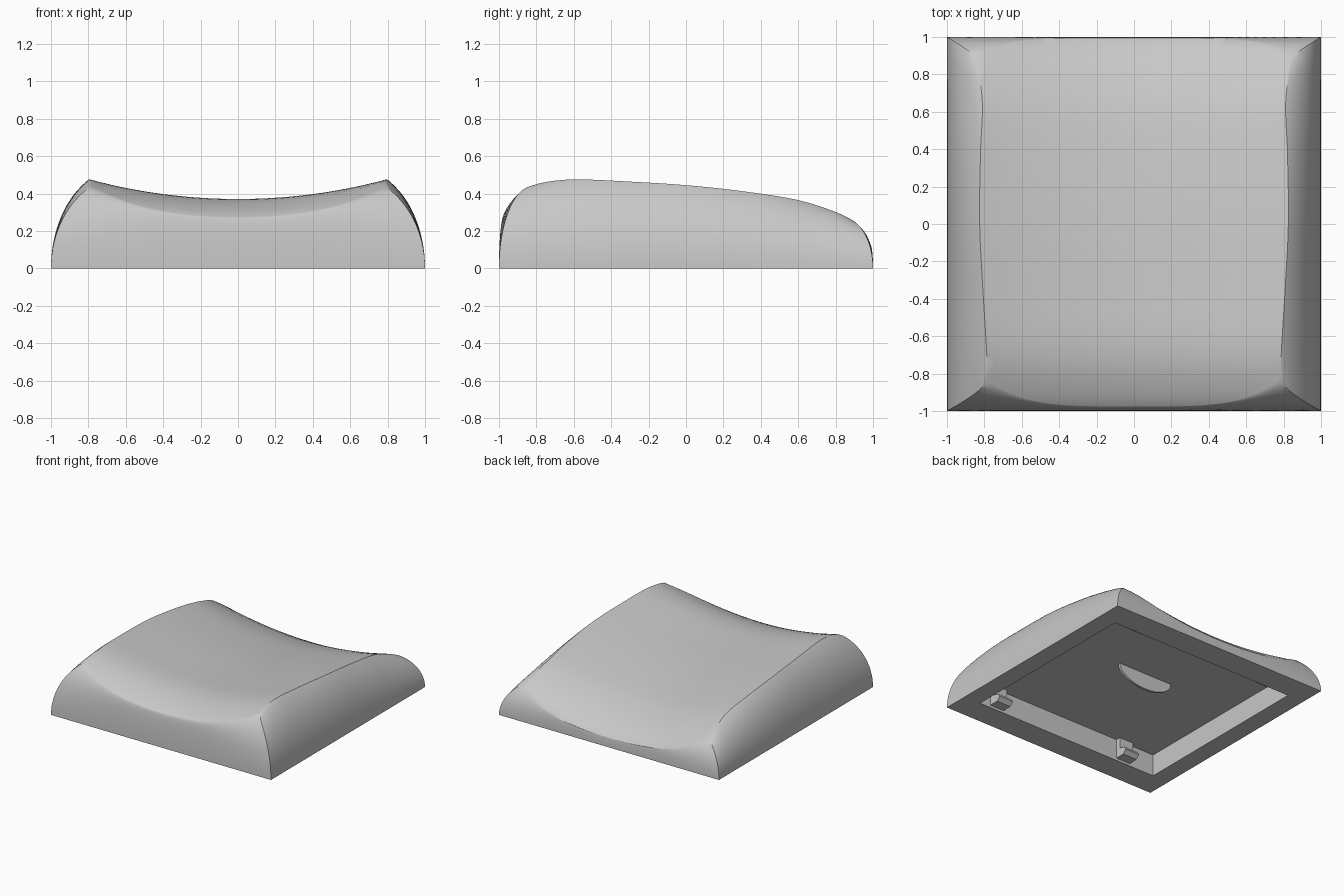
import bpy, bmesh, math

if "Cube" in bpy.data.objects:
    bpy.data.objects.remove(bpy.data.objects["Cube"], do_unlink=True)

# One plain grey plastic
GREY = (0.58, 0.58, 0.58, 1)
plastic = bpy.data.materials.new("grey_plastic")
plastic.use_nodes = True
plastic.diffuse_color = GREY
plastic.node_tree.nodes["Principled BSDF"].inputs["Base Color"].default_value = GREY

# Ridge height and ridge half-width along the depth, front to back
RIDGE_Z = [(-1, .36), (-.975, .378), (-.9, .415), (-.83, .44), (-.75, .462), (-.6, .476),
           (-.3, .464), (0, .445), (.3, .413), (.6, .365), (.8, .302), (.89, .258),
           (.95, .225), (1, .175)]
RIDGE_X = [(-.83, .785), (-.7, .787), (-.4, .805), (0, .825), (.4, .82), (.65, .811), (.89, .84)]
DIP = 0.105
N = 40


def smooth(points, a):
    """Cubic curve through a list of points."""
    a = min(max(a, points[0][0]), points[-1][0])
    i = max(k for k in range(len(points) - 1) if points[k][0] <= a)

    def slope(k):
        p, q = points[max(k - 1, 0)], points[min(k + 1, len(points) - 1)]
        return (q[1] - p[1]) / (q[0] - p[0])
    (x0, y0), (x1, y1) = points[i], points[i + 1]
    h = x1 - x0
    t = (a - x0) / h
    rest = 1 - t
    return (y0 * (1 + 2 * t) * rest ** 2 + y1 * t * t * (3 - 2 * t)
            + h * t * rest * (slope(i) * rest - slope(i + 1) * t))


def dish(u, v):
    """Scooped top; u runs across and v runs front to back, both -1 to 1."""
    front = -.975 + .145 * abs(u) ** 4
    back = .995 - .105 * abs(u) ** 6
    y = front + (back - front) * (v + 1) / 2
    side_y = -.83 + 1.72 * (v + 1) / 2
    x = u * smooth(RIDGE_X, side_y)
    return x, y, smooth(RIDGE_Z, y) - DIP * (1 - u * u)


def lean(rise, degrees):
    """Inward share of a circular arc at a given share of its height."""
    angle = math.radians(degrees)
    return (1 - math.sqrt(1 - (rise * math.sin(angle)) ** 2)) / (1 - math.cos(angle))


def wall(u, v, t):
    """Bulging wall from the base edge up to the rim; rounder at the front."""
    top = dish(u, v)
    rise = math.sin(t * math.pi / 2)
    across = lean(rise, 60)
    along = lean(rise, 78 - 8 * v)
    return u + (top[0] - u) * across, v + (top[1] - v) * along, top[2] * rise


def patch(bm, fn, nu, nv):
    grid = [[bm.verts.new(fn(i / nu, j / nv)) for j in range(nv + 1)] for i in range(nu + 1)]
    for i in range(nu):
        for j in range(nv):
            bm.faces.new((grid[i][j], grid[i + 1][j], grid[i + 1][j + 1], grid[i][j + 1]))


def finish(bm, name):
    bmesh.ops.remove_doubles(bm, verts=bm.verts, dist=1e-5)
    bmesh.ops.recalc_face_normals(bm, faces=bm.faces)
    mesh = bpy.data.meshes.new(name)
    bm.to_mesh(mesh)
    bm.free()
    obj = bpy.data.objects.new(name, mesh)
    bpy.context.collection.objects.link(obj)
    mesh.materials.append(plastic)
    bpy.ops.object.select_all(action='DESELECT')
    obj.select_set(True)
    bpy.context.view_layer.objects.active = obj
    bpy.ops.object.shade_smooth_by_angle(angle=math.radians(30))


def prism(name, outline, offset):
    """Extrude a flat outline of 3D points by an offset."""
    bm = bmesh.new()
    face = bm.faces.new([bm.verts.new(p) for p in outline])
    out = bmesh.ops.extrude_face_region(bm, geom=[face])
    moved = [g for g in out["geom"] if isinstance(g, bmesh.types.BMVert)]
    bmesh.ops.translate(bm, verts=moved, vec=offset)
    finish(bm, name)


# Shell: dish, four walls, flat rim, cavity walls and ceiling
CAV_X, CAV_Y, CEILING = .85, .79, .18
bm = bmesh.new()
patch(bm, lambda a, b: dish(2 * a - 1, 2 * b - 1), N, N)
for s in (-1, 1):
    patch(bm, lambda a, t: wall(2 * a - 1, s, t), N, 20)
    patch(bm, lambda a, t: wall(s, 2 * a - 1, t), N, 20)
    # rim strips
    patch(bm, lambda a, t: ((2 * a - 1) * (1 + (CAV_X - 1) * t), s * (1 + (CAV_Y - 1) * t), 0), N, 1)
    patch(bm, lambda a, t: (s * (1 + (CAV_X - 1) * t), (2 * a - 1) * (1 + (CAV_Y - 1) * t), 0), N, 1)
    # cavity walls
    patch(bm, lambda a, t: ((2 * a - 1) * CAV_X, s * CAV_Y, t * CEILING), N, 1)
    patch(bm, lambda a, t: (s * CAV_X, (2 * a - 1) * CAV_Y, t * CEILING), N, 1)
patch(bm, lambda a, b: ((2 * a - 1) * CAV_X, (2 * b - 1) * CAV_Y, CEILING), N, N)
finish(bm, "cap_shell")

# Thin half-round rib hanging from the middle of the ceiling
arc = [math.pi * k / 24 for k in range(25)]
prism("center_rib", [(-.02 - .25 * math.cos(a), .09, CEILING - .13 * math.sin(a)) for a in arc],
      (0, .02, 0))

# Hooked clips on the front cavity wall, small catches on the back one
HOOK = [(-.79, CEILING), (-.79, .02), (-.71, .02), (-.68, .05), (-.70, .08), (-.75, .09),
        (-.75, CEILING)]
CATCH = [(.79, .02), (.79, .08), (.76, .08), (.74, .05), (.76, .02)]
for side, x in (("left", .62), ("right", -.62)):
    prism(f"front_{side}_clip", [(x, y, z) for y, z in HOOK], (.13, 0, 0))
    prism(f"back_{side}_catch", [(x - .06, y, z) for y, z in CATCH], (.12, 0, 0))
